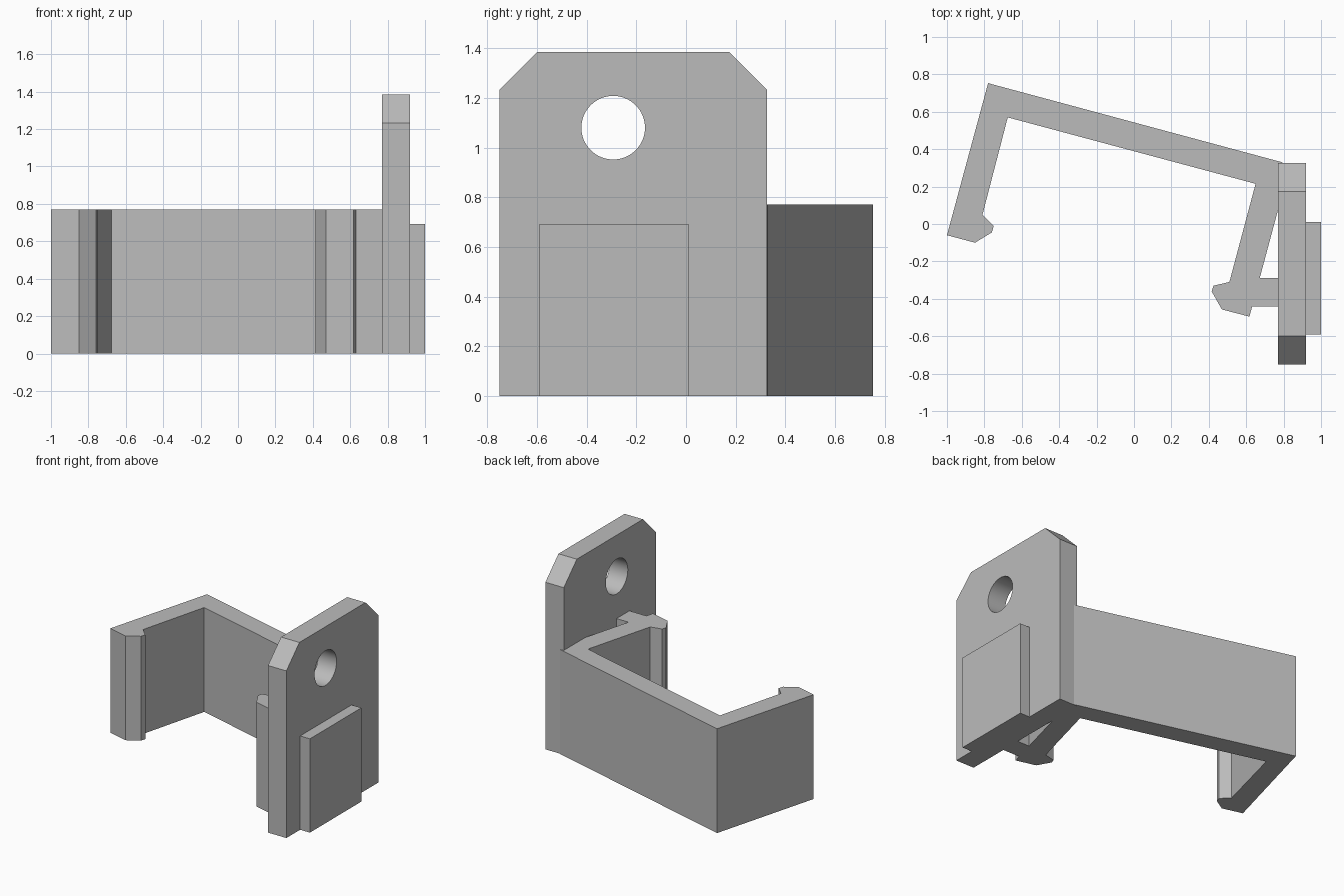
import bpy
import bmesh
import math
from mathutils import Vector

cube = bpy.data.objects.get("Cube")
if cube:
    bpy.data.objects.remove(cube, do_unlink=True)

GREY = (0.5, 0.5, 0.5, 1)
grey = bpy.data.materials.new("plain grey")
grey.use_nodes = True
grey.diffuse_color = GREY
grey.node_tree.nodes["Principled BSDF"].inputs["Base Color"].default_value = GREY


def prism(name, points, offset):
    """Extrude a closed outline of 3D points along an offset."""
    bm = bmesh.new()
    face = bm.faces.new([bm.verts.new(p) for p in points])
    result = bmesh.ops.extrude_face_region(bm, geom=[face], use_keep_orig=True)
    moved = [v for v in result["geom"] if isinstance(v, bmesh.types.BMVert)]
    bmesh.ops.translate(bm, verts=moved, vec=Vector(offset))
    bmesh.ops.recalc_face_normals(bm, faces=bm.faces)
    mesh = bpy.data.meshes.new(name)
    bm.to_mesh(mesh)
    bm.free()
    mesh.materials.append(grey)
    obj = bpy.data.objects.new(name, mesh)
    bpy.context.collection.objects.link(obj)
    return obj


# Clip: slanted back wall, two arms, hooked ends and a brace to the plate
CLIP_HEIGHT = 0.77
left_hook = [(-0.81, 0.05), (-0.75, -0.01), (-0.76, -0.045), (-0.85, -0.10)]
right_hook = [(0.51, -0.31), (0.425, -0.33), (0.415, -0.36),
              (0.47, -0.457), (0.617, -0.495), (0.632, -0.44)]
brace = [(0.77, -0.44), (0.77, -0.29), (0.672, -0.29), (0.77, 0.075)]
outline = ([(-1.0, -0.06), (-0.78, 0.753), (0.80, 0.328), (0.77, 0.325)]
           + brace[::-1] + right_hook[::-1]
           + [(0.65, 0.215), (-0.675, 0.57)] + left_hook)
prism("clip", [(x, y, 0) for x, y in outline], (0, 0, CLIP_HEIGHT))

# Mounting plate with chamfered top corners
X0, X1 = 0.77, 0.92
Y0, Y1, TOP, CHAMFER = -0.75, 0.325, 1.385, 0.152
profile = [(Y0, 0), (Y1, 0), (Y1, TOP - CHAMFER), (Y1 - CHAMFER, TOP),
           (Y0 + CHAMFER, TOP), (Y0, TOP - CHAMFER)]
plate = prism("mounting_plate", [(X0, y, z) for y, z in profile], (X1 - X0, 0, 0))

# Round screw hole through the plate
SIDES, RADIUS = 64, 0.128
angles = [i * math.tau / SIDES for i in range(SIDES)]
cutter = prism("hole_cutter",
               [(X0 - 0.1, -0.293 + RADIUS * math.cos(a), 1.08 + RADIUS * math.sin(a))
                for a in angles], (0.35, 0, 0))
cutter.hide_render = True
cut = plate.modifiers.new("screw hole", 'BOOLEAN')
cut.operation = 'DIFFERENCE'
cut.solver = 'EXACT'
cut.object = cutter
bpy.ops.object.select_all(action='DESELECT')
plate.select_set(True)
bpy.context.view_layer.objects.active = plate
bpy.ops.object.modifier_apply(modifier=cut.name)
bpy.data.objects.remove(cutter, do_unlink=True)
bpy.ops.object.shade_smooth_by_angle(angle=math.radians(30))

# Raised pad on the outer side of the plate
pad = [(-0.59, 0), (0.01, 0), (0.01, 0.692), (-0.59, 0.692)]
prism("raised_pad", [(X1, y, z) for y, z in pad], (0.08, 0, 0))
